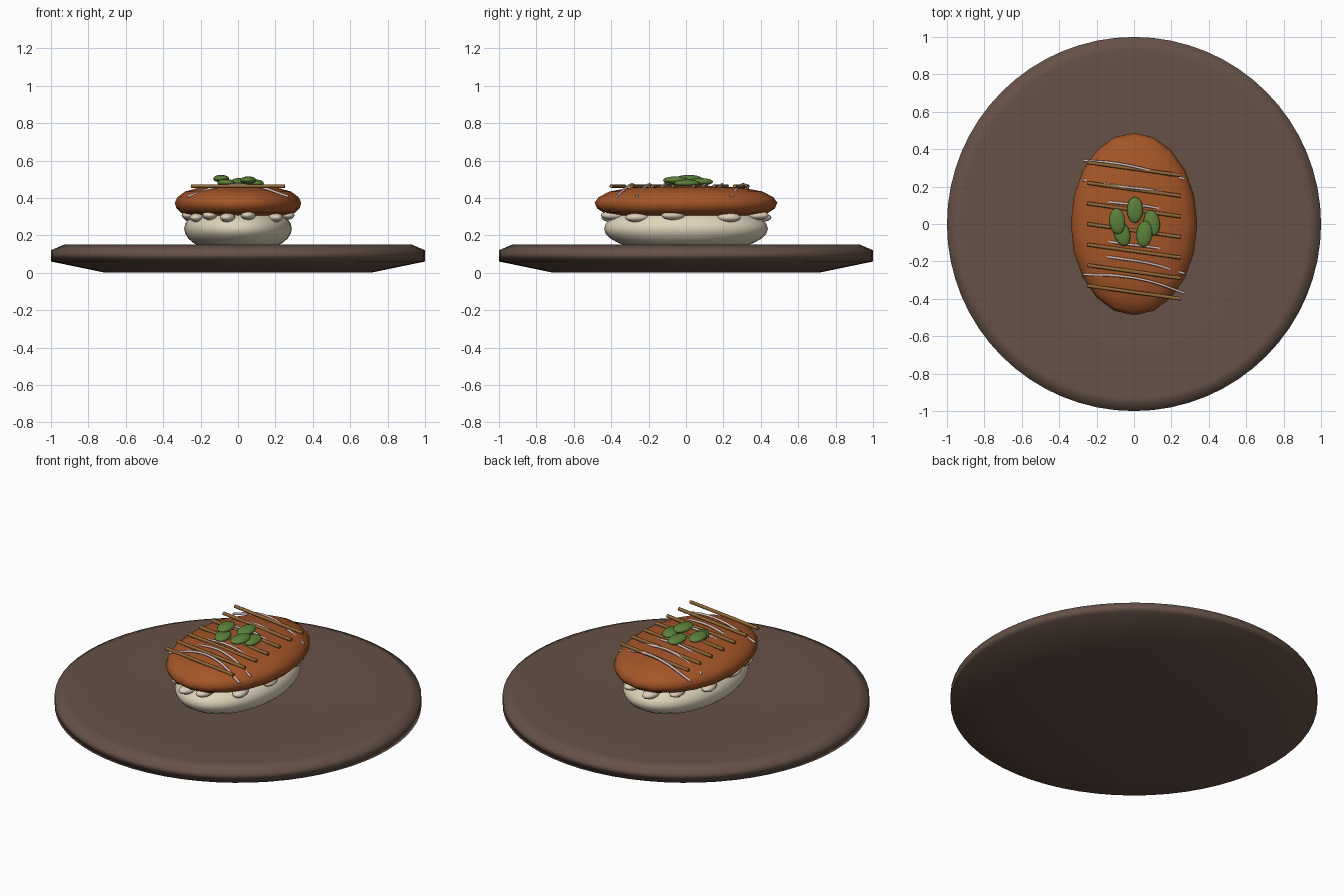
import bpy, math

cube = bpy.data.objects.get("Cube")
if cube:
    bpy.data.objects.remove(cube, do_unlink=True)


def material(name, rgb):
    m = bpy.data.materials.new(name)
    m.use_nodes = True
    m.diffuse_color = (*rgb, 1)
    bsdf = next(n for n in m.node_tree.nodes if n.type == "BSDF_PRINCIPLED")
    bsdf.inputs["Base Color"].default_value = (*rgb, 1)
    bsdf.inputs["Roughness"].default_value = 0.6
    return m


BROWN = material("dark brown clay", (0.132, 0.083, 0.063))
RICE = material("cream rice", (0.74, 0.66, 0.50))
GRAIN = material("pale grain", (0.72, 0.62, 0.50))
ORANGE = material("glazed orange", (0.375, 0.092, 0.021))
TAN = material("toasted tan", (0.29, 0.135, 0.037))
GREEN = material("leaf green", (0.105, 0.22, 0.04))
PINK = material("pale pink sauce", (0.70, 0.51, 0.48))


def finish(name, mat, angle=180):
    ob = bpy.context.object
    ob.name = name
    ob.data.materials.append(mat)
    bpy.ops.object.shade_smooth_by_angle(angle=math.radians(angle))
    return ob


def lathe(name, profile, sides, mat, sx=1, sy=1, angle=180):
    """Spin (radius, height) rings around z, with flat caps."""
    verts = [(r * sx * math.cos(math.tau * i / sides),
              r * sy * math.sin(math.tau * i / sides), z)
             for r, z in profile for i in range(sides)]
    faces = [(k * sides + i, k * sides + (i + 1) % sides,
              (k + 1) * sides + (i + 1) % sides, (k + 1) * sides + i)
             for k in range(len(profile) - 1) for i in range(sides)]
    last = (len(profile) - 1) * sides
    faces += [tuple(reversed(range(sides))), tuple(range(last, last + sides))]
    mesh = bpy.data.meshes.new(name)
    mesh.from_pydata(verts, [], faces)
    ob = bpy.data.objects.new(name, mesh)
    bpy.context.collection.objects.link(ob)
    bpy.ops.object.select_all(action="DESELECT")
    bpy.context.view_layer.objects.active = ob
    ob.select_set(True)
    return finish(name, mat, angle)


def ellipsoid(name, loc, size, mat, yaw=0, segments=16, rings=10):
    bpy.ops.mesh.primitive_uv_sphere_add(segments=segments, ring_count=rings, location=loc,
                                         rotation=(0, 0, yaw))
    bpy.context.object.scale = size
    finish(name, mat)


# Plate: flat foot, sloped underside, bevelled rim and dished top, shaded by face area
plate = lathe("plate", [(0.02, 0), (0.71, 0), (1, 0.06), (1, 0.12), (0.93, 0.15),
                        (0.02, 0.1)], 64, BROWN)
plate.modifiers.new("area_shading", "WEIGHTED_NORMAL").mode = "FACE_AREA"

# Rice bed and the loose grains around its upper edge
ellipsoid("rice_bed", (0, 0, 0.235), (0.288, 0.438, 0.135), RICE, segments=32, rings=16)
for i, degrees in enumerate([-125, -102, -78, -41, -10, 35, 72, 100, 128, 160, 190, 215]):
    a = math.radians(degrees)
    ellipsoid("rice_grain", (0.265 * math.cos(a), 0.4 * math.sin(a), 0.301 + 0.006 * (-1) ** i),
              (0.04, 0.064, 0.025), GRAIN, 0.25 * math.sin(5 * i), 12, 8)

# Glazed topping slab with flat base and domed top
lathe("topping", [(0.72, 0.304), (0.9, 0.32), (0.975, 0.344), (1, 0.374), (0.96, 0.403),
                  (0.84, 0.434), (0.6, 0.456), (0.3, 0.464), (0.05, 0.466)],
      20, ORANGE, 0.338, 0.488, 75)

# Thin slanted sticks laid across the topping
for i in range(7):
    bpy.ops.mesh.primitive_cylinder_add(
        vertices=8, radius=0.01, depth=0.505, location=(0, 0.295 - 0.11 * i, 0.463),
        rotation=(0, math.pi / 2, -0.139))
    finish("stick", TAN, 50)

# Sauce drizzles: y at left end, left middle, right middle, right end
for ys in [(0.34, 0.322, 0.288, 0.24), (0.235, 0.202, 0.183, 0.15), (0.13, 0.112, 0.093, 0.05),
           (-0.07, -0.103, -0.122, -0.15), (-0.16, -0.184, -0.21, -0.265),
           (-0.27, -0.278, -0.305, -0.37)]:
    curve = bpy.data.curves.new("sauce_drizzle", "CURVE")
    curve.dimensions = "3D"
    curve.bevel_depth = 0.007
    curve.bevel_resolution = 2
    curve.use_fill_caps = True
    spline = curve.splines.new("BEZIER")
    spline.bezier_points.add(3)
    for p, x, y, z in zip(spline.bezier_points, (-0.27, -0.08, 0.08, 0.27), ys,
                          (0.408, 0.465, 0.465, 0.408)):
        p.co = (x, y, z)
        p.handle_left_type = p.handle_right_type = "AUTO"
    curve.materials.append(PINK)
    bpy.context.collection.objects.link(bpy.data.objects.new("sauce_drizzle", curve))

# Leaf garnish in the middle
for x, y, z, yaw in [(0.005, 0.075, 0.486, 0), (-0.09, 0.015, 0.503, 0.1),
                     (0.095, 0.005, 0.478, 0.15), (-0.065, -0.05, 0.481, 0.3),
                     (0.055, -0.053, 0.495, -0.1)]:
    ellipsoid("leaf", (x, y, z), (0.043, 0.07, 0.02), GREEN, yaw)
